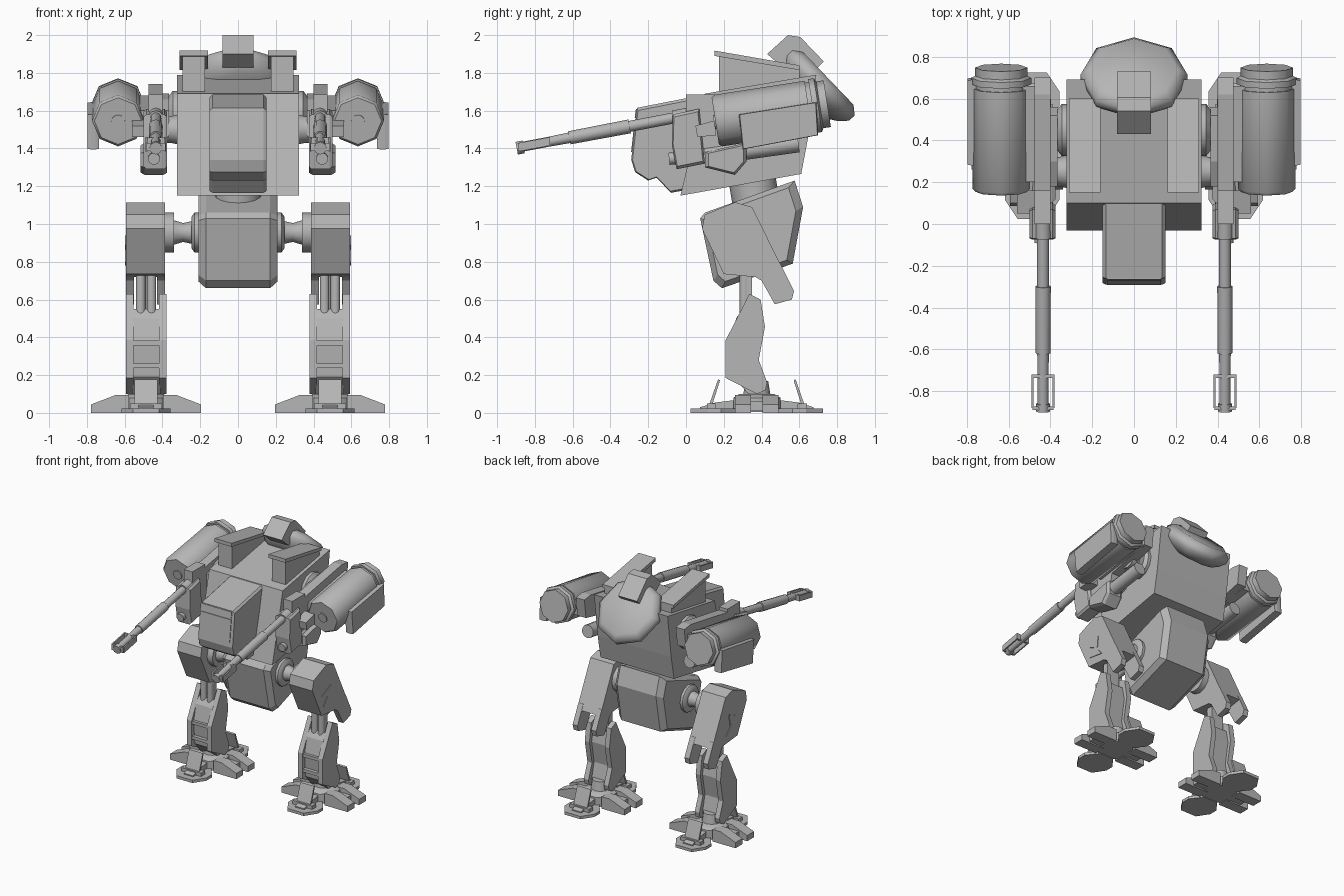
import bpy, bmesh, math
from mathutils import Vector

grey = bpy.data.materials.new("armour grey")
grey.diffuse_color = (0.47, 0.47, 0.47, 1)


def finish(name, bm, smooth=False):
    bmesh.ops.recalc_face_normals(bm, faces=bm.faces)
    if smooth:
        for f in bm.faces:
            f.smooth = True
        for e in bm.edges:
            e.smooth = e.calc_face_angle(0) < math.radians(50)
    me = bpy.data.meshes.new(name)
    bm.to_mesh(me)
    bm.free()
    me.materials.append(grey)
    ob = bpy.data.objects.new(name, me)
    bpy.context.collection.objects.link(ob)
    return ob


def skin(name, rings, smooth=False):
    """Closed solid through a list of equal-length point rings."""
    bm = bmesh.new()
    loops = [[bm.verts.new(p) for p in r] for r in rings]
    n = len(loops[0])
    for a, b in zip(loops, loops[1:]):
        for i in range(n):
            j = (i + 1) % n
            bm.faces.new((a[i], a[j], b[j], b[i]))
    bm.faces.new(loops[0][::-1])
    bm.faces.new(loops[-1])
    return finish(name, bm, smooth)


def prism(name, pts, x0, x1, chamfer=0, shrink=1.0):
    """Side profile (y, z) extruded across x, optionally with chamfered ends."""
    cy = sum(p[0] for p in pts) / len(pts)
    cz = sum(p[1] for p in pts) / len(pts)
    small = [(cy + (y - cy) * shrink, cz + (z - cz) * shrink) for y, z in pts]
    d = math.copysign(chamfer, x1 - x0)
    layers = [(x0, pts), (x1, pts)]
    if chamfer:
        layers = [(x0, small), (x0 + d, pts), (x1 - d, pts), (x1, small)]
    return skin(name, [[(x, y, z) for y, z in p] for x, p in layers])


def plan(name, pts, z0, z1):
    """Top outline (x, y) extruded up z."""
    return skin(name, [[(x, y, z) for x, y in pts] for z in (z0, z1)])


def lathe(name, start, axis, profile, n=12, phase=0.0):
    """Turned part: profile of (distance along axis, radius)."""
    d = Vector(axis).normalized()
    up = Vector((0, 0, 1)) if abs(d.z) < 0.9 else Vector((0, 1, 0))
    u = (up - d * up.dot(d)).normalized()
    v = d.cross(u)
    rings = []
    for t, r in profile:
        c = Vector(start) + d * t
        rings.append([c + r * (u * math.cos(a) + v * math.sin(a))
                      for a in (phase + 2 * math.pi * i / n for i in range(n))])
    return skin(name, rings, True)


def box(name, x0, x1, y0, y1, z0, z1):
    return prism(name, [(y0, z0), (y1, z0), (y1, z1), (y0, z1)], x0, x1)


# Torso and cockpit nose
prism("torso", [(-0.03, 1.15), (0.61, 1.265), (0.645, 1.45), (0.69, 1.79), (0.10, 1.69)], -0.322, 0.322)
prism("cockpit_nose", [(0.10, 1.685), (-0.26, 1.615), (-0.29, 1.34), (-0.27, 1.275), (-0.20, 1.23),
                       (-0.155, 1.245), (-0.08, 1.165), (0.0, 1.18)], -0.15, 0.15, 0.015, 0.95)
prism("cockpit_window", [(-0.262, 1.55), (-0.281, 1.38), (-0.291, 1.38), (-0.272, 1.55)], -0.13, 0.13)
prism("cockpit_brow", [(-0.255, 1.61), (-0.262, 1.56), (-0.272, 1.56), (-0.265, 1.61)], -0.13, 0.13)

# Sensor dish with its hood on top
lathe("dish", (0, 0.655, 1.70), (0, 0.72, 0.69),
      [(-0.03, 0.17), (0.0, 0.215), (0.045, 0.255), (0.085, 0.255), (0.12, 0.21)], 8)
prism("dish_hood", [(0.43, 1.90), (0.54, 2.0), (0.605, 1.99), (0.73, 1.86), (0.68, 1.81), (0.51, 1.83)], -0.082, 0.082)

# Pelvis and waist ring
prism("pelvis", [(0.075, 1.03), (0.10, 1.06), (0.575, 1.23), (0.62, 1.09), (0.565, 0.79), (0.19, 0.66),
                 (0.145, 0.70)], -0.21, 0.21, 0.04, 0.87)
lathe("waist", (0, 0.38, 1.06), (0, -0.17, 1), [(0, 0.125), (0.2, 0.125)], 16)

for s, side in ((1, "left"), (-1, "right")):
    def nm(part):
        return side + "_" + part

    # Wedge-shaped housings on the shoulders
    prism(nm("roof_wedge"), [(0.175, 1.69), (0.175, 1.89), (0.60, 1.825), (0.60, 1.77)], s * 0.175, s * 0.295)
    prism(nm("roof_wedge_lid"), [(0.15, 1.89), (0.15, 1.918), (0.60, 1.84), (0.60, 1.815)], s * 0.16, s * 0.31)

    # Shoulder joints
    lathe(nm("shoulder_joint"), (s * 0.31, 0.45, 1.58), (s, 0, 0),
          [(0, 0.125), (0.035, 0.125), (0.055, 0.10), (0.09, 0.10), (0.09, 0.075), (0.13, 0.075)], 12)
    lathe(nm("lower_joint"), (s * 0.31, 0.25, 1.50), (s, 0, 0), [(0, 0.08), (0.05, 0.07), (0.13, 0.07)], 12)

    # Arm frame
    prism(nm("arm_spine"), [(0.06, 1.40), (0.05, 1.60), (0.16, 1.66), (0.62, 1.74), (0.70, 1.73), (0.68, 1.58),
                            (0.32, 1.50), (0.30, 1.40)], s * 0.40, s * 0.475)
    prism(nm("arm_inner_plate"), [(0.18, 1.46), (0.18, 1.60), (0.30, 1.66), (0.52, 1.69), (0.56, 1.60),
                                  (0.50, 1.50)], s * 0.365, s * 0.405)
    prism(nm("pod_bracket"), [(0.20, 1.50), (0.20, 1.60), (0.66, 1.68), (0.66, 1.57)], s * 0.46, s * 0.54)
    prism(nm("pod_stay"), [(0.06, 1.46), (0.05, 1.52), (0.16, 1.55), (0.16, 1.47)], s * 0.47, s * 0.56)
    prism(nm("gun_block"), [(-0.075, 1.42), (-0.07, 1.58), (0.07, 1.61), (0.10, 1.32), (-0.05, 1.29)],
          s * 0.375, s * 0.50, 0.015, 0.9)
    prism(nm("ammo_box"), [(0.10, 1.30), (0.10, 1.38), (0.32, 1.43), (0.32, 1.33), (0.26, 1.26)],
          s * 0.375, s * 0.515, 0.02, 0.85)
    lathe(nm("recoil_tube"), (s * 0.445, 0.10, 1.36), (0, 1, 0.14), [(0, 0.05), (0.5, 0.05)], 10)
    lathe(nm("block_pivot"), (s * 0.445, -0.09, 1.345), (0, 1, 0.1), [(0, 0.032), (0.1, 0.032)], 10)
    box(nm("block_cap"), s * 0.40, s * 0.475, 0.0, 0.16, 1.58, 1.685)

    # Long gun barrel with muzzle brake
    lathe(nm("barrel"), (s * 0.435, 0.06, 1.585), (0, -1, -0.19),
          [(0, 0.04), (0.13, 0.04), (0.13, 0.029), (0.365, 0.029), (0.365, 0.037), (0.69, 0.035),
           (0.69, 0.028), (0.81, 0.026), (0.97, 0.026)], 12)
    for k in (-1, 1):
        x = s * 0.435 + k * 0.05
        prism(nm("muzzle_bar"), [(-0.72, 1.415), (-0.72, 1.46), (-0.88, 1.43), (-0.88, 1.385)], x - 0.005, x + 0.005)
    for y, z in ((-0.728, 1.437), (-0.882, 1.408)):
        box(nm("muzzle_brace"), s * 0.435 - 0.05, s * 0.435 + 0.05, y - 0.008, y + 0.008, z - 0.022, z + 0.022)
    lathe(nm("muzzle_tip"), (s * 0.435, -0.86, 1.408), (0, -1, -0.19), [(0, 0.034), (0.037, 0.034)], 8)

    # Missile pod with rear flange, front hub and outer shield
    lathe(nm("pod"), (s * 0.635, 0.155, 1.545), (0, 1, 0.155),
          [(0, 0.125), (0.015, 0.138), (0.50, 0.138), (0.50, 0.128), (0.52, 0.128), (0.52, 0.144), (0.55, 0.144),
           (0.56, 0.125), (0.60, 0.125)], 8)
    lathe(nm("pod_hub"), (s * 0.635, 0.148, 1.54), (0, 1, 0.155), [(0, 0.037), (0.03, 0.037)], 12)
    prism(nm("pod_shield"), [(0.28, 1.58), (0.69, 1.645), (0.70, 1.47), (0.30, 1.395)], s * 0.735, s * 0.797, 0.02, 0.98)

    # Hip axle
    lathe(nm("hip_axle"), (s * 0.19, 0.27, 0.955), (s, 0, 0),
          [(0, 0.105), (0.04, 0.105), (0.055, 0.085), (0.055, 0.06), (0.10, 0.05), (0.15, 0.065), (0.15, 0.105),
           (0.20, 0.105)], 12)

    # Thigh, with a fork reaching down to the knee
    prism(nm("thigh"), [(0.085, 0.975), (0.10, 1.05), (0.26, 1.115), (0.35, 1.09), (0.52, 0.745), (0.36, 0.72),
                        (0.20, 0.735)], s * 0.387, s * 0.592)
    for a, b in ((0.387, 0.43), (0.55, 0.592)):
        prism(nm("thigh_fork"), [(0.30, 0.76), (0.50, 0.79), (0.572, 0.645), (0.56, 0.60), (0.47, 0.575),
                                 (0.40, 0.70)], s * a, s * b)
    for tri in ([(0.20, 0.89), (0.31, 0.94), (0.30, 0.85)], [(0.22, 0.80), (0.35, 0.78), (0.27, 0.87)]):
        prism(nm("thigh_marker"), tri, s * 0.590, s * 0.597)

    # Knee pistons and shin
    for x in (0.458, 0.515):
        lathe(nm("knee_piston"), (s * x, 0.31, 0.42), (0, 0, 1), [(0, 0.026), (0.36, 0.026)], 10)
    box(nm("knee_link"), s * 0.435, s * 0.54, 0.32, 0.35, 0.45, 0.76)
    shin = [(0.335, 0.63), (0.395, 0.60), (0.418, 0.455), (0.385, 0.28), (0.43, 0.16), (0.42, 0.12), (0.375, 0.10),
            (0.21, 0.185), (0.21, 0.385), (0.30, 0.56)]
    for a, b in ((0.378, 0.418), (0.553, 0.594)):
        prism(nm("shin_plate"), shin, s * a, s * b)
    prism(nm("shin_core"), [(0.30, 0.55), (0.37, 0.55), (0.39, 0.45), (0.36, 0.28), (0.39, 0.15), (0.35, 0.08),
                            (0.25, 0.19), (0.235, 0.37), (0.265, 0.50)], s * 0.41, s * 0.56)
    for z in (0.25, 0.37):
        box(nm("shin_rung"), s * 0.41, s * 0.56, 0.215, 0.25, z - 0.012, z + 0.012)

    # Foot hub
    fx, fy = s * 0.487, 0.375
    lathe(nm("foot_hub"), (fx, fy, 0.005), (0, 0, 1), [(0, 0.135), (0.075, 0.135), (0.095, 0.10)], 8, math.pi / 8)
    lathe(nm("ankle"), (fx, fy, 0.08), (0, 0, 1), [(0, 0.075), (0.09, 0.06)], 10)

    # Side toes: paired sloping wedges
    for k in (-1, 1):
        for y0, y1 in ((0.26, 0.345), (0.405, 0.49)):
            outline = [(0.09, 0), (0.29, 0), (0.29, 0.045), (0.16, 0.095), (0.09, 0.095)]
            skin(nm("side_toe"), [[(fx + k * x, y, z) for x, z in outline] for y in (y0, y1)])
        box(nm("side_toe_web"), fx + k * 0.08, fx + k * 0.22, 0.33, 0.42, 0.01, 0.06)

    # Front and rear toes: flat pad, raised spine, upright guard
    for k in (-1, 1):
        pad = [(-0.06, 0.10), (0.06, 0.10), (0.13, 0.19), (0.13, 0.26), (0.07, 0.35), (-0.07, 0.35), (-0.13, 0.26),
               (-0.13, 0.19)]
        plan(nm("toe_pad"), [(fx + x, fy + k * y) for x, y in pad], 0, 0.022)
        prism(nm("toe_spine"), [(fy + k * y, z) for y, z in ((0.10, 0.0), (0.10, 0.07), (0.22, 0.055), (0.30, 0.03),
                                                            (0.30, 0.01))], fx - 0.04, fx + 0.04)
        prism(nm("toe_guard"), [(fy + k * y, z) for y, z in ((0.235, 0.045), (0.25, 0.05), (0.205, 0.178),
                                                            (0.195, 0.172))], fx - 0.06, fx + 0.06)
        box(nm("toe_hinge"), fx - 0.085, fx + 0.085, fy + k * 0.215, fy + k * 0.265, 0.015, 0.05)
